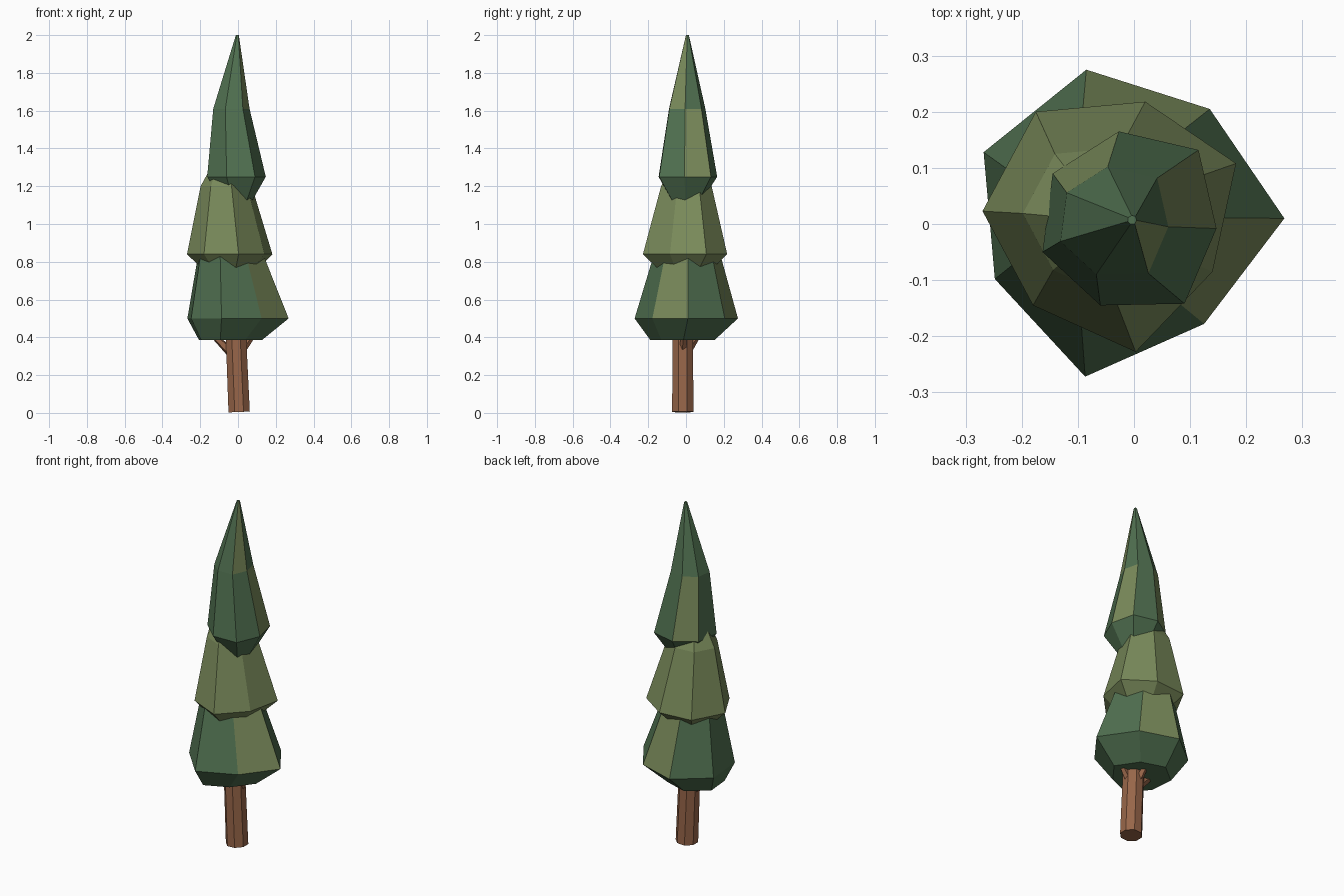
import bpy, bmesh, math
from mathutils import Vector

if "Cube" in bpy.data.objects:
    bpy.data.objects.remove(bpy.data.objects["Cube"])


def material(name, rgb):
    # sRGB 0-255 to linear
    m = bpy.data.materials.new(name)
    lin = [((c / 255 + 0.055) / 1.055) ** 2.4 for c in rgb]
    m.diffuse_color = (*lin, 1)
    m.use_nodes = True
    m.node_tree.nodes["Principled BSDF"].inputs["Base Color"].default_value = m.diffuse_color
    return m


GREEN = material("pine green", (80, 112, 80))
OLIVE = material("olive green", (122, 139, 91))
BROWN = material("bark brown", (152, 102, 73))


def loft(name, rings, mats, accents=()):
    """Skin a stack of equal rings; accents are (band, side) faces using the second colour."""
    bm = bmesh.new()
    rows = [[bm.verts.new(p) for p in ring] for ring in rings]
    n = len(rows[0])
    for b, (lo, hi) in enumerate(zip(rows, rows[1:])):
        for i in range(n):
            j = (i + 1) % n
            f = bm.faces.new((lo[i], lo[j], hi[j], hi[i]))
            f.material_index = 1 if (b, i) in accents else 0
    bm.faces.new(rows[0][::-1])
    bm.faces.new(rows[-1])
    me = bpy.data.meshes.new(name)
    bm.to_mesh(me)
    bm.free()
    for m in mats:
        me.materials.append(m)
    ob = bpy.data.objects.new(name, me)
    bpy.context.collection.objects.link(ob)
    return ob


def scaled(outline, center, z, scale, shift=(0, 0)):
    """Outline scaled about its centre, then moved sideways."""
    return [(center[0] + (x - center[0]) * scale + shift[0],
             center[1] + (y - center[1]) * scale + shift[1], z) for x, y in outline]


def tier(name, outline, center, levels, mats, accents=()):
    loft(name, [scaled(outline, center, *lv) for lv in levels], mats, accents)


# Lower foliage: widest ring, counter-clockwise from +x
low = [(.268, .01), (.135, .205), (-.085, .275), (-.268, .128),
       (-.248, -.098), (-.087, -.272), (.125, -.178)]
tier("lower_foliage", low, (0, 0),
     [(.385, .62, (-.04, -.02)), (.5, 1), (.85, .63, (-.04, .005)), (1.1, .04, (-.04, 0))],
     (GREEN, OLIVE), {(1, 1), (1, 6)})

# Middle foliage
mid = [(.182, .108), (.02, .218), (-.175, .2), (-.27, .023),
       (-.18, -.145), (.003, -.228), (.14, -.085)]
tier("middle_foliage", mid, (-.04, 0),
     [(.73, .5), (.84, 1), (1.2, .6, (-.02, .005)), (1.45, .05, (-.01, .005))],
     (OLIVE,))

# Upper foliage with the pointed tip
top = [(.147, -.008), (.115, .132), (-.027, .165), (-.145, .09),
       (-.163, -.05), (-.06, -.145), (.09, -.142)]
tier("upper_foliage", top, (0, 0),
     [(1.12, .5), (1.25, 1), (1.61, .62, (-.03, 0)), (2.0, .05, (-.003, .007))],
     (GREEN, OLIVE), {(1, 0), (1, 2), (2, 6)})


def tube(name, a, b, r0, r1, sides):
    a, b = Vector(a), Vector(b)
    q = (b - a).to_track_quat('Z', 'Y')
    rings = []
    for p, r in ((a, r0), (b, r1)):
        rings.append([p + q @ Vector((r * math.cos(t), r * math.sin(t), 0))
                      for t in (math.tau * (i + .5) / sides for i in range(sides))])
    loft(name, rings, (BROWN,))


# Leaning trunk and short branch stubs
tube("trunk", (.006, -.017, .005), (-.014, -.017, .48), .061, .058, 8)
for k, end in enumerate([(-.15, -.02, .43), (.08, -.01, .41), (-.03, .07, .42)]):
    start = (-.01 + (end[0] + .01) * .2, -.017 + (end[1] + .017) * .2, .32)
    tube(f"branch_{k + 1}", start, end, .026, .014, 5)
